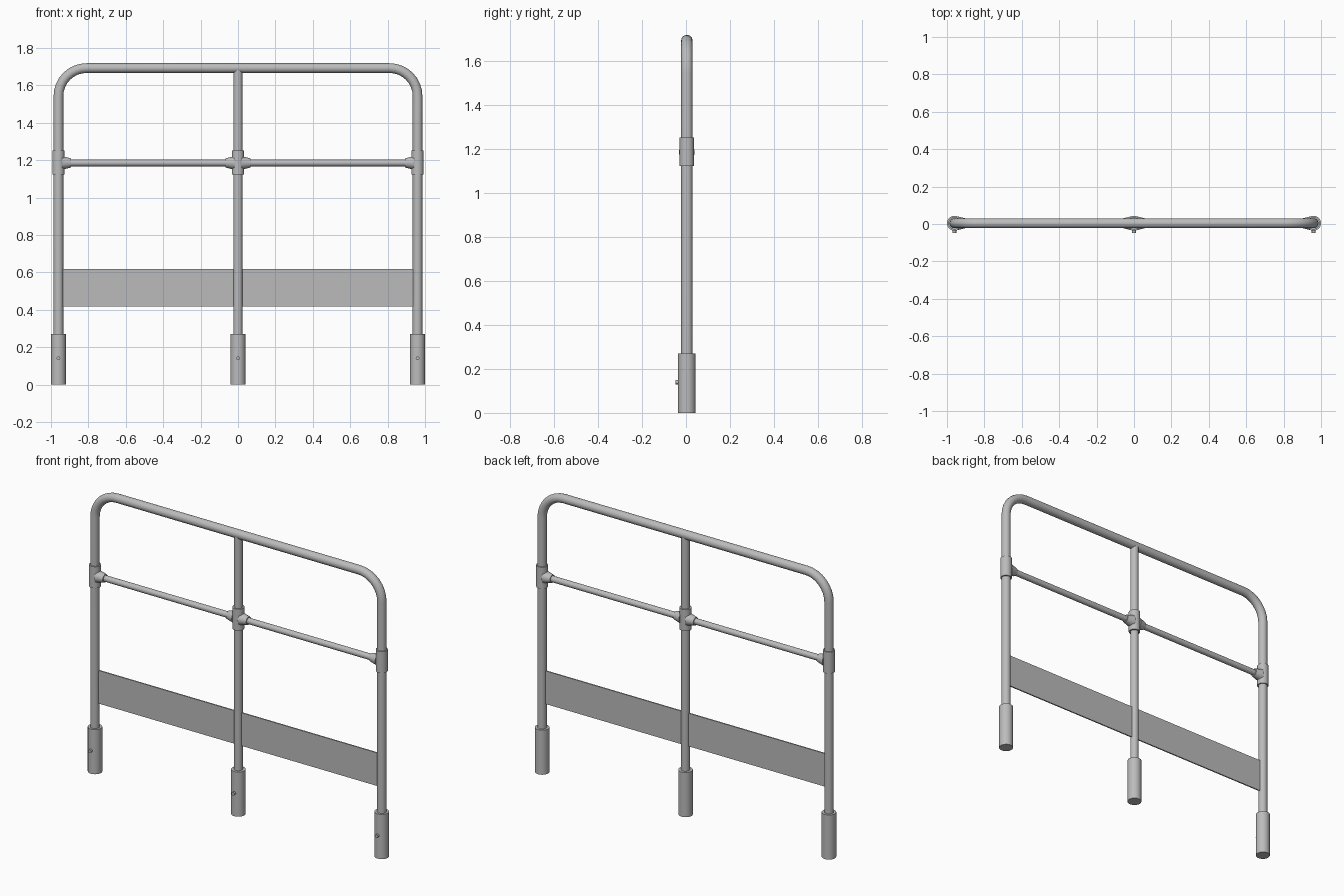
import bpy, bmesh, math
from mathutils import Vector

cube = bpy.data.objects.get("Cube")
if cube:
    bpy.data.objects.remove(cube)

YC = 0.004          # centre plane of the railing
POST_X = 0.96
TUBE_R = 0.026
RAIL_Z = 1.185
TOP_Z = 1.692
BEND = 0.15

steel = bpy.data.materials.new("galvanised grey")
steel.use_nodes = True
GREY = (0.5, 0.5, 0.5, 1)
steel.diffuse_color = GREY
steel.node_tree.nodes["Principled BSDF"].inputs["Base Color"].default_value = GREY


def finish(name, bm, smooth=True):
    bmesh.ops.recalc_face_normals(bm, faces=bm.faces)
    mesh = bpy.data.meshes.new(name)
    bm.to_mesh(mesh)
    bm.free()
    mesh.materials.append(steel)
    obj = bpy.data.objects.new(name, mesh)
    bpy.context.collection.objects.link(obj)
    if smooth:
        bpy.ops.object.select_all(action="DESELECT")
        obj.select_set(True)
        bpy.context.view_layer.objects.active = obj
        bpy.ops.object.shade_smooth_by_angle(angle=math.radians(35))
    return obj


def rod(name, start, end, r1, r2=None, sides=24):
    """Capped cylinder or cone between two points."""
    a, b = Vector(start), Vector(end)
    bm = bmesh.new()
    bmesh.ops.create_cone(bm, cap_ends=True, segments=sides, radius1=r1,
                          radius2=r1 if r2 is None else r2, depth=(b - a).length)
    turn = (b - a).to_track_quat("Z", "Y").to_matrix()
    bmesh.ops.rotate(bm, verts=bm.verts, matrix=turn)
    bmesh.ops.translate(bm, verts=bm.verts, vec=(a + b) / 2)
    return finish(name, bm)


def tube(name, path, radius, sides=24):
    """Sweep a circle along a path lying in the xz plane."""
    bm = bmesh.new()
    rings = []
    for i, p in enumerate(path):
        d = (path[min(i + 1, len(path) - 1)] - path[max(i - 1, 0)]).normalized()
        n = Vector((-d.z, 0, d.x))
        ring = []
        for k in range(sides):
            t = math.tau * k / sides
            ring.append(bm.verts.new(p + radius * (n * math.cos(t) + Vector((0, math.sin(t), 0)))))
        rings.append(ring)
    for r, s in zip(rings, rings[1:]):
        for k in range(sides):
            m = (k + 1) % sides
            bm.faces.new((r[k], r[m], s[m], s[k]))
    bm.faces.new(rings[0])
    bm.faces.new(rings[-1])
    return finish(name, bm)


# Outer hoop: two posts and the top rail bent from one tube
path = [Vector((-POST_X, YC, 0.02))]
for side in (-1, 1):
    for i in range(9):
        t = math.radians(90) * (i / 8 if side < 0 else 1 - i / 8)
        path.append(Vector((side * (POST_X - BEND + BEND * math.cos(t)), YC,
                            TOP_Z - BEND + BEND * math.sin(t))))
path.append(Vector((POST_X, YC, 0.02)))
tube("outer_hoop", path, TUBE_R)

# Centre post and middle rail
rod("centre_post", (0, YC, 0.02), (0, YC, TOP_Z - 0.005), 0.024)
rod("middle_rail", (-POST_X, YC, RAIL_Z), (POST_X, YC, RAIL_Z), 0.018)

# Sockets, set screws and rail fittings at every post
for label, x in (("right", -POST_X), ("centre", 0), ("left", POST_X)):
    rod(label + "_socket", (x, YC, 0), (x, YC, 0.27), 0.04, sides=32)
    rod(label + "_set_screw", (x, YC - 0.03, 0.14), (x, YC - 0.052, 0.14), 0.01, sides=12)
    rod(label + "_fitting", (x, YC, 1.122), (x, YC, 1.252), 0.033)
    for s in (-1, 1):
        if abs(x + s * 0.06) < POST_X:
            rod(label + "_fitting_arm", (x + s * 0.02, YC, RAIL_Z),
                (x + s * 0.068, YC, RAIL_Z), 0.036, 0.024)

# Toe board
bm = bmesh.new()
bmesh.ops.create_cube(bm, size=1)
bmesh.ops.scale(bm, verts=bm.verts, vec=(2 * (POST_X - 0.022), 0.008, 0.2))
bmesh.ops.translate(bm, verts=bm.verts, vec=(0, YC, 0.518))
finish("toe_board", bm, smooth=False)
